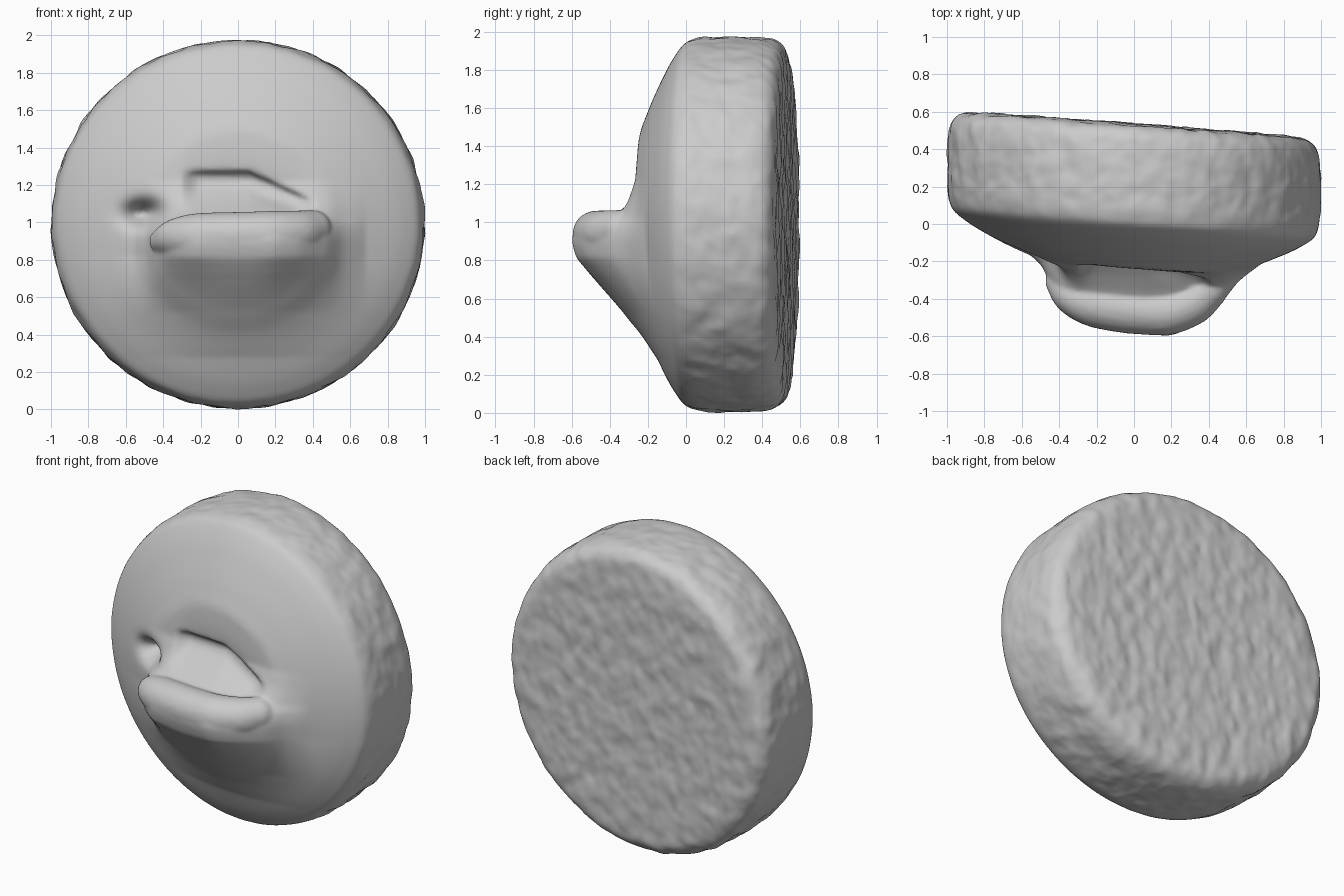
import bpy, bmesh, math
from mathutils import Vector, Matrix, noise

cube = bpy.data.objects.get("Cube")
if cube:
    bpy.data.objects.remove(cube, do_unlink=True)


def spline(table, t):
    """Smooth, overshoot-free curve through a list of (position, value) pairs."""
    if t <= table[0][0]:
        return table[0][1]
    if t >= table[-1][0]:
        return table[-1][1]
    slopes = [(b[1] - a[1]) / (b[0] - a[0]) for a, b in zip(table, table[1:])]
    k = next(i for i in range(len(slopes)) if t <= table[i + 1][0])

    def tangent(i):
        if i == 0 or i == len(slopes):
            return slopes[min(i, len(slopes) - 1)]
        s, u = slopes[i - 1], slopes[i]
        return 2 * s * u / (s + u) if s * u > 0 else 0

    (a, va), (b, vb) = table[k], table[k + 1]
    h, f = b - a, (t - a) / (b - a)
    return (va * (1 + 2 * f) * (1 - f) ** 2 + vb * f * f * (3 - 2 * f)
            + h * tangent(k) * f * (1 - f) ** 2 - h * tangent(k + 1) * f * f * (1 - f))


# Disc cross-section as (radius, depth), from back centre round to front centre
PROFILE = [(0, .535), (.8, .532), (.9, .525), (.953, .5), (.983, .45), (.995, .36),
           (.997, .2), (.992, .09), (.972, .012), (.9, -.05), (.75, -.13),
           (.6, -.195), (.48, -.235), (.3, -.25), (0, -.25)]
# Swelling that carries the lip: by height, and by width on each side
SWELL_Z = [(.28, 0), (.4, .03), (.5, .075), (.58, .13), (.68, .21), (.75, .268), (.82, .315),
           (.91, .335), (.98, .27), (1.03, .15), (1.08, .09), (1.13, .045), (1.22, 0)]
SWELL_X = [(-.55, 0), (-.5, .08), (-.44, .38), (-.35, .75), (-.21, .96), (0, 1),
           (.16, 1), (.3, .85), (.46, .47), (.56, .17), (.68, 0)]
# Pocket above the lip
POCKET_X = [(-.3, 0), (-.2, .85), (.05, 1), (.3, .9), (.42, 0)]
POCKET_Z = [(1.02, 0), (1.12, .5), (1.2, 1), (1.25, .9), (1.285, .2), (1.5, 0)]


def front_offset(x, z):
    # narrow at the lip, spreading into a soft cone lower down
    spread = min(1, max(0, (.82 - z) / .3))
    width = (1 - spread) * spline(SWELL_X, x) + spread * math.exp(-(x / .42) ** 2)
    out = spline(SWELL_Z, z) * width
    brow = z + .45 * max(0, x - .06)          # brow slopes down to one side
    out -= .075 * spline(POCKET_X, x) * spline(POCKET_Z, brow)
    # small side hole
    out -= .15 * math.exp(-((x + .5) / .1) ** 2 - ((z - 1.045) / .065) ** 2)
    return out


# Resample the cross-section evenly along its length
along = [0]
for (r0, y0), (r1, y1) in zip(PROFILE, PROFILE[1:]):
    along.append(along[-1] + math.hypot(r1 - r0, y1 - y0))
radii = [(s, p[0]) for s, p in zip(along, PROFILE)]
depths = [(s, p[1]) for s, p in zip(along, PROFILE)]
STEPS = 190
samples = [(spline(radii, along[-1] * i / STEPS), spline(depths, along[-1] * i / STEPS))
           for i in range(1, STEPS)]

SEG, CZ, TILT = 224, .99, .075
bm = bmesh.new()


def place(r, y, a):
    x, z = r * math.cos(a), CZ + r * math.sin(a) * .988
    if y < 0:
        y -= front_offset(x, z)
    # rough cast texture on the back and rim only
    rough = min(1, max(0, (y + .02) / .15))
    n = noise.noise(Vector((x * 12, y * 9, z * 8))) + .5 * noise.noise(Vector((x * 22, y * 20, z * 16 + 7)))
    n *= .011 * rough
    if r > .95:
        x, z = x * (1 + n), CZ + (z - CZ) * (1 + n)
    else:
        y += n
    return Vector((x, y - TILT * x, z))


# Solid disc
rings = [[bm.verts.new(place(r, y, math.tau * i / SEG)) for i in range(SEG)] for r, y in samples]
for ra, rb in zip(rings, rings[1:]):
    for i in range(SEG):
        j = (i + 1) % SEG
        bm.faces.new((ra[i], rb[i], rb[j], ra[j]))
for ring, y in ((rings[0], PROFILE[0][1]), (rings[-1], PROFILE[-1][1])):
    pole = bm.verts.new(place(0, y, 0))
    for i in range(SEG):
        bm.faces.new((pole, ring[i], ring[(i + 1) % SEG]))
bmesh.ops.recalc_face_normals(bm, faces=bm.faces[:])

# Rounded lip: a string of overlapping balls, fused below
LIP = [(-.41, -.31, .90, .065), (-.33, -.385, .92, .1), (-.2, -.435, .93, .12),
       (0, -.465, .932, .124), (.15, -.472, .937, .124), (.3, -.43, .945, .118),
       (.40, -.355, .965, .1)]
knots = [[(i, p[c]) for i, p in enumerate(LIP)] for c in range(4)]
for k in range(61):
    x, y, z, rad = (spline(table, k / 10) for table in knots)
    bmesh.ops.create_icosphere(bm, subdivisions=3, radius=rad,
                               matrix=Matrix.Translation((x, y, z)))

mesh = bpy.data.meshes.new("lipped_disc")
bm.to_mesh(mesh)
bm.free()
disc = bpy.data.objects.new("lipped_disc", mesh)
bpy.context.collection.objects.link(disc)

# Plain grey material
mat = bpy.data.materials.new("light_grey")
mat.use_nodes = True
grey = (.6, .6, .6, 1)
mat.diffuse_color = grey
mat.node_tree.nodes["Principled BSDF"].inputs["Base Color"].default_value = grey
mesh.materials.append(mat)

# Fuse lip and disc into one skin, then soften
remesh = disc.modifiers.new("fuse", 'REMESH')
remesh.mode = 'VOXEL'
remesh.voxel_size = .013
remesh.use_smooth_shade = True
soft = disc.modifiers.new("soften", 'SMOOTH')
soft.factor = .5
soft.iterations = 4
